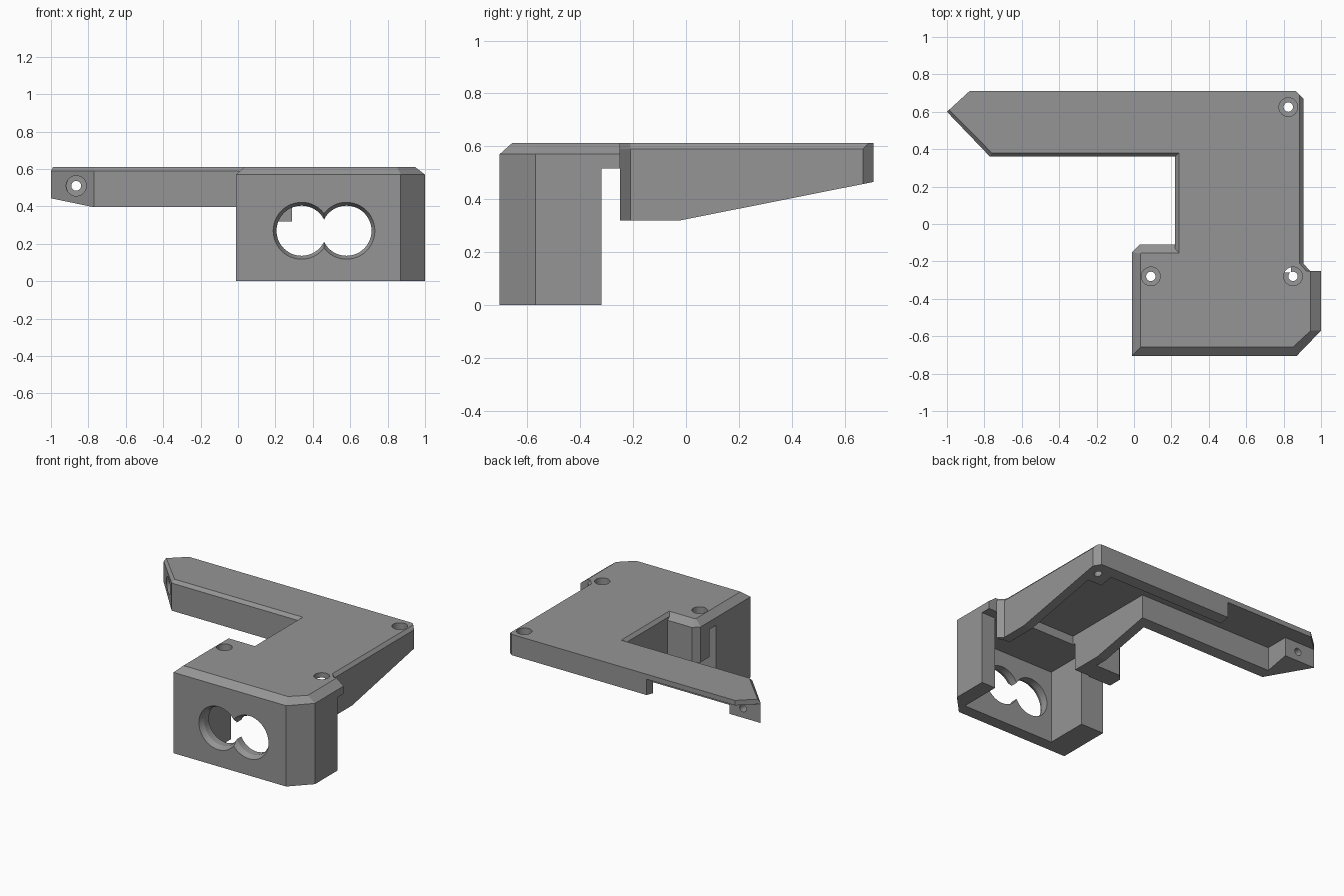
import bpy, bmesh, math
from mathutils import Matrix

if "Cube" in bpy.data.objects:
    bpy.data.objects.remove(bpy.data.objects["Cube"])

grey = bpy.data.materials.new("mid grey")
grey.diffuse_color = (0.3, 0.3, 0.3, 1)
grey.use_nodes = True
grey.node_tree.nodes["Principled BSDF"].inputs["Base Color"].default_value = grey.diffuse_color


def finish(name, bm):
    bmesh.ops.recalc_face_normals(bm, faces=bm.faces)
    me = bpy.data.meshes.new(name)
    bm.to_mesh(me)
    bm.free()
    me.materials.append(grey)
    ob = bpy.data.objects.new(name, me)
    bpy.context.collection.objects.link(ob)
    return ob


def loft(name, loops, matrix=Matrix()):
    """Closed solid through matching loops of (points, height)."""
    bm = bmesh.new()
    rings = [[bm.verts.new((x, y, z)) for x, y in pts] for pts, z in loops]
    for a, b in zip(rings, rings[1:]):
        n = len(a)
        for i in range(n):
            bm.faces.new((a[i], a[(i + 1) % n], b[(i + 1) % n], b[i]))
    bm.faces.new(rings[0])
    bm.faces.new(rings[-1])
    bm.transform(matrix)
    return finish(name, bm)


def box(name, x0, x1, y0, y1, z0, z1):
    pts = [(x0, y0), (x1, y0), (x1, y1), (x0, y1)]
    return loft(name, [(pts, z0), (pts, z1)])


def circle(r, n=48):
    return [(r * math.cos(2 * math.pi * i / n), r * math.sin(2 * math.pi * i / n)) for i in range(n)]


def combine(ob, other, op):
    mod = ob.modifiers.new(op, 'BOOLEAN')
    mod.operation, mod.solver, mod.object = op, 'EXACT', other
    dg = bpy.context.evaluated_depsgraph_get()
    me = bpy.data.meshes.new_from_object(ob.evaluated_get(dg))
    ob.modifiers.clear()
    ob.data = me
    bpy.data.objects.remove(other)


# Arm: L-shaped prism with a narrow top chamfer on the outer and inner edges
arm_low = [(.94, -.27), (.94, -.25), (.905, -.21), (.905, .67), (.865, .71), (-.88, .71),
           (-1, .6), (-.77, .36), (.22, .36), (.22, -.27)]
arm_top = [(.92, -.27), (.92, -.25), (.885, -.21), (.885, .69), (.865, .71), (-.88, .71),
           (-.988, .611), (-.76, .38), (.24, .38), (.24, -.27)]
bracket = loft("bracket_body", [(arm_low, .2), (arm_low, .59), (arm_top, .612)])

# Head: tall block with a cut corner and a wide top chamfer
head_low = [(-.01, -.705), (.87, -.705), (1, -.57), (1, -.25), (.24, -.25),
            (.24, -.11), (.03, -.11), (-.01, -.15)]
head_top = [(.035, -.658), (.85, -.658), (.945, -.57), (.945, -.25), (.24, -.25),
            (.24, -.155), (.04, -.155), (.035, -.16)]
combine(bracket, loft("head", [(head_low, 0), (head_low, .57), (head_top, .612)]), 'UNION')

# Underside profile: open slot behind the head, then the sloping arm bottom
under = [(-.32, -.1), (1, -.1), (1, .523), (-.02, .32), (-.25, .32), (-.25, .515), (-.32, .515)]
along_x = Matrix(((0, 0, 1, 0), (1, 0, 0, 0), (0, 1, 0, 0), (0, 0, 0, 1)))
combine(bracket, loft("underside_cutter", [(under, -1.2), (under, 1.2)], along_x), 'DIFFERENCE')

# Hollow head
combine(bracket, box("head_cutter", .17, .89, -.62, -.24, -.1, .515), 'DIFFERENCE')

# Hollow arm, leaving a square screw boss, a tip block and an open rear stretch
hollow = [(.29, -.26), (.84, -.26), (.84, .545), (.73, .545), (.73, .64), (-.19, .64), (-.19, .8),
          (-1.1, .8), (-1.1, .6), (-.76, .6), (-.76, .43), (.29, .43)]
combine(bracket, loft("arm_cutter", [(hollow, .1), (hollow, .577)]), 'DIFFERENCE')

# Twin round window with a bevelled front rim
for x in (.34, .58):
    m = Matrix.Translation((x, 0, .27)) @ Matrix.Rotation(math.pi / 2, 4, 'X')
    loops = [(circle(.134), .55), (circle(.134), .67), (circle(.152), .705), (circle(.152), .8)]
    combine(bracket, loft("window_cutter", loops, m), 'DIFFERENCE')

# Counterbored screw holes in the top
for x, y in ((.09, -.28), (.85, -.28), (.825, .625)):
    m = Matrix.Translation((x, y, 0))
    loops = [(circle(.025, 32), .1), (circle(.025, 32), .56), (circle(.05, 32), .561), (circle(.05, 32), .7)]
    combine(bracket, loft("screw_cutter", loops, m), 'DIFFERENCE')

# Counterbored screw hole through the tip block
m = Matrix.Translation((-.865, 0, .51)) @ Matrix.Rotation(math.pi / 2, 4, 'X')
loops = [(circle(.026, 32), -.9), (circle(.026, 32), -.541), (circle(.054, 32), -.54), (circle(.054, 32), -.3)]
combine(bracket, loft("tip_screw_cutter", loops, m), 'DIFFERENCE')
